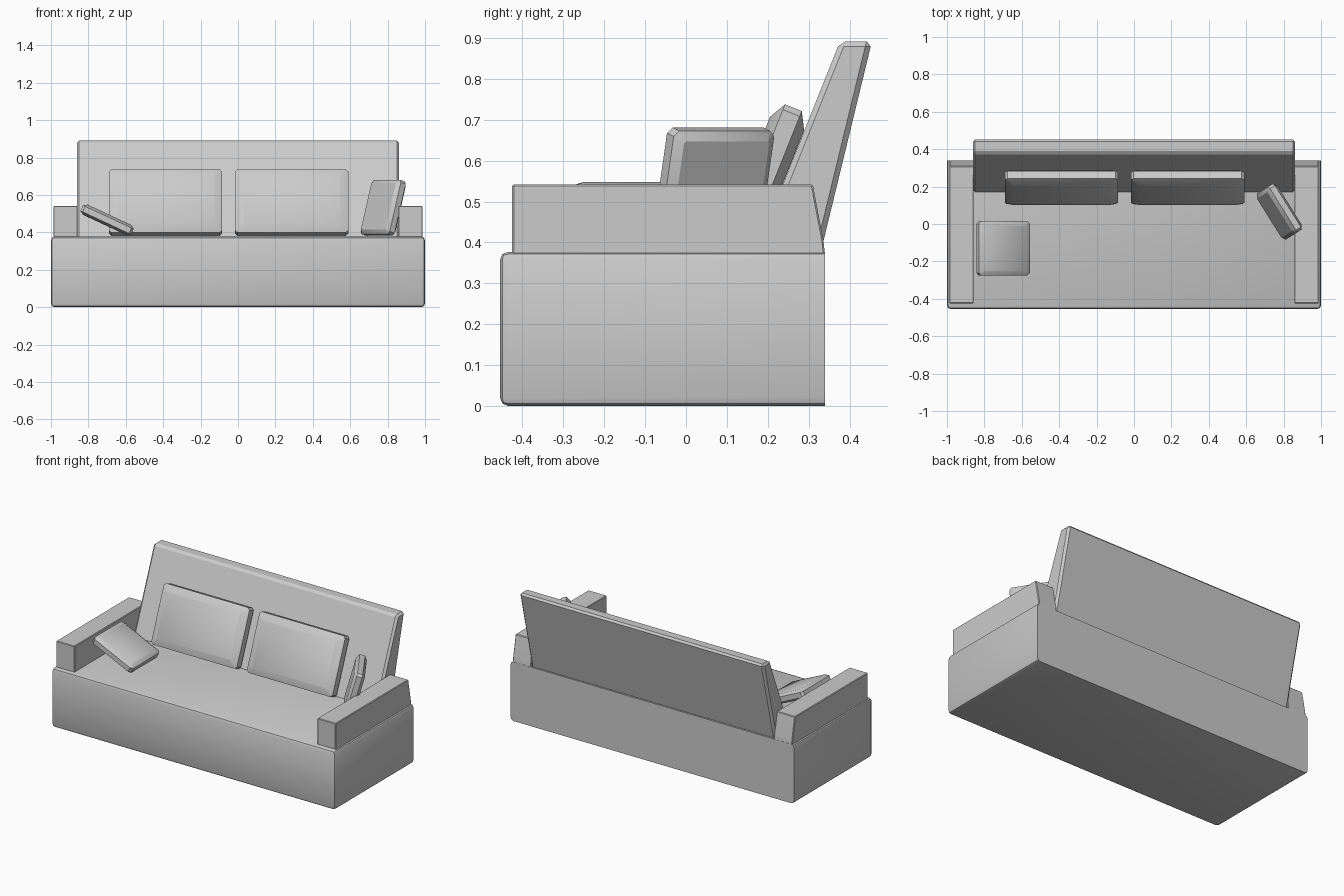
import bpy, bmesh
from math import radians
from mathutils import Matrix

if "Cube" in bpy.data.objects:
    bpy.data.objects.remove(bpy.data.objects["Cube"])


def finish(name, bm):
    bmesh.ops.recalc_face_normals(bm, faces=bm.faces[:])
    me = bpy.data.meshes.new(name)
    bm.to_mesh(me)
    bm.free()
    ob = bpy.data.objects.new(name, me)
    bpy.context.collection.objects.link(ob)
    return ob


def profile_block(name, x0, x1, profile, bevel, segments=1, keep_rear=None):
    """Extrude a (y, z) profile along x and bevel it; edges at y >= keep_rear stay sharp."""
    bm = bmesh.new()
    face = bm.faces.new([bm.verts.new((x0, y, z)) for y, z in profile])
    ext = bmesh.ops.extrude_face_region(bm, geom=[face])["geom"]
    moved = [g for g in ext if isinstance(g, bmesh.types.BMVert)]
    bmesh.ops.translate(bm, verts=moved, vec=(x1 - x0, 0, 0))
    edges = [e for e in bm.edges
             if keep_rear is None or min(v.co.y for v in e.verts) < keep_rear]
    bmesh.ops.bevel(bm, geom=edges, offset=bevel, segments=segments,
                    profile=0.5, affect='EDGES')
    return finish(name, bm)


def cushion(name, size, inset, rim, location, rotation):
    """Pillow with chamfered rims: width x, thickness y, height z."""
    w, t, h = (s / 2 for s in size)
    bm = bmesh.new()
    rings = []
    for y, i, c in ((-t, inset, .006), (-rim, 0, .014), (rim, 0, .014), (t, inset, .006)):
        a, b = w - i, h - i
        outline = [(a - c, -b), (a, c - b), (a, b - c), (a - c, b),
                   (c - a, b), (-a, b - c), (-a, c - b), (c - a, -b)]
        rings.append([bm.verts.new((x, y, z)) for x, z in outline])
    for r, s in zip(rings, rings[1:]):
        for k in range(8):
            bm.faces.new((r[k], r[(k + 1) % 8], s[(k + 1) % 8], s[k]))
    bm.faces.new(rings[0])
    bm.faces.new(rings[-1])
    ob = finish(name, bm)
    ob.location = location
    ob.rotation_euler = [radians(r) for r in rotation]
    return ob


# Seat base, rounded everywhere except the flat rear
profile_block("seat_base", -1, 1,
              [(-.455, 0), (.34, 0), (.34, .377), (-.455, .377)], .02, 2, keep_rear=.33)

# Leaning backrest
profile_block("backrest", -.862, .862,
              [(.166, .365), (.327, .365), (.455, .892), (.377, .892)], .013)

# Armrests with sloped rear
arm = [(-.425, .365), (.34, .365), (.337, .40), (.31, .542), (-.425, .542)]
for side, x0, x1 in (("left", -.987, -.857), ("right", .857, .987)):
    profile_block(side + "_armrest", x0, x1, arm, .004)

# Two large back cushions
for side, x in (("left", -.388), ("right", .287)):
    cushion(side + "_back_cushion", (.605, .09, .365), .042, .022,
            (x, .195, .56), (-21.8, 0, 0))

# Small throw pillows
cushion("left_throw_pillow", (.30, .06, .29), .022, .016, (-.70, -.13, .467), (90, 25, 0))
cushion("right_throw_pillow", (.29, .065, .30), .022, .016, (.777, .066, .532), (-15, 0, -58))

# Smooth the soft bevels, keep hard edges
for ob in bpy.context.collection.objects:
    ob.select_set(True)
    bpy.context.view_layer.objects.active = ob
bpy.ops.object.shade_smooth_by_angle(angle=radians(30))
